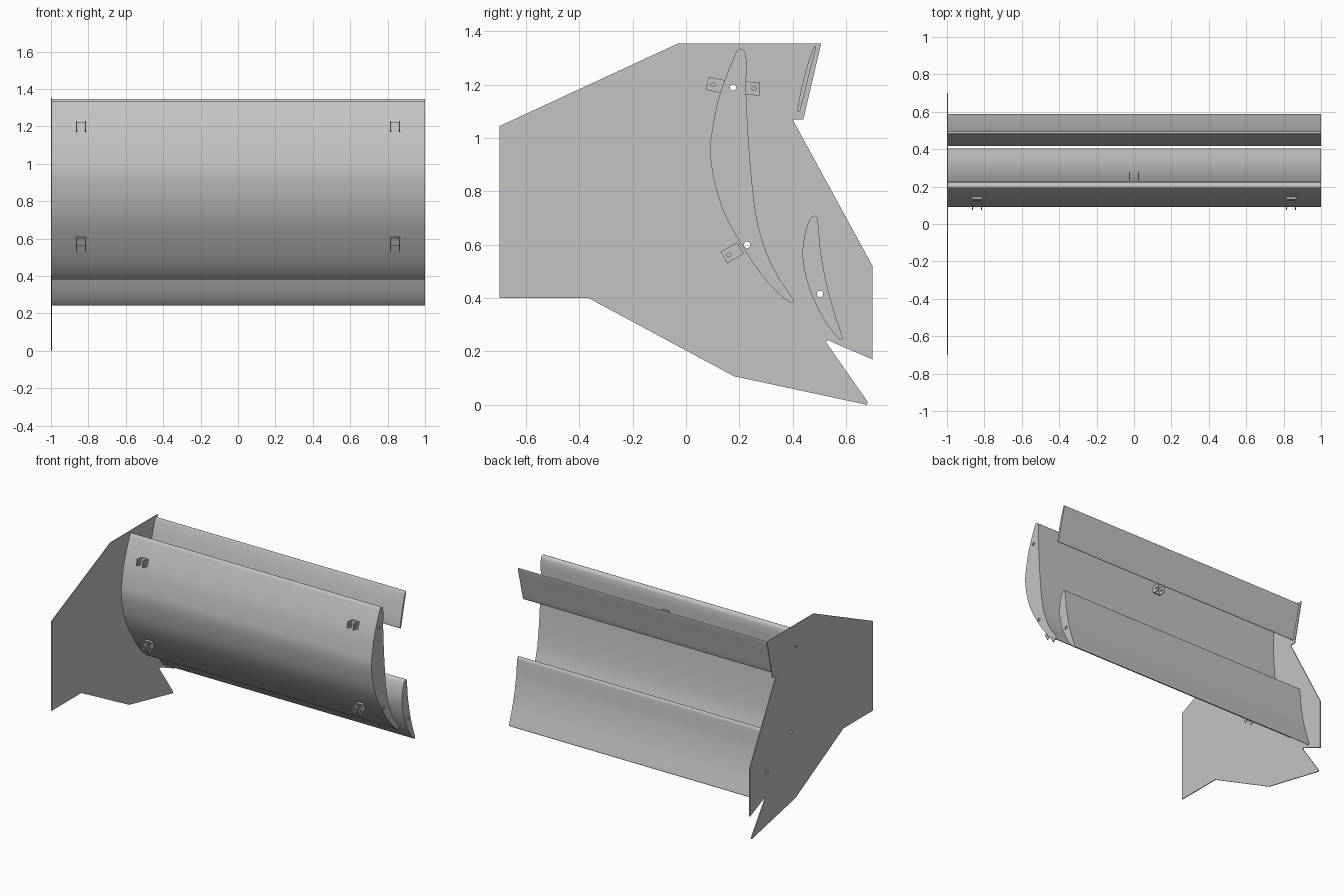
import bpy, bmesh
from math import cos, sin, pi, radians
from mathutils import Matrix, Vector

cube = bpy.data.objects.get("Cube")
if cube:
    bpy.data.objects.remove(cube, do_unlink=True)

GREY = (0.55, 0.55, 0.55, 1)
steel = bpy.data.materials.new("steel grey")
steel.use_nodes = True
steel.diffuse_color = GREY
steel.node_tree.nodes["Principled BSDF"].inputs["Base Color"].default_value = GREY


def smooth_loop(pts, steps=4):
    """Closed Catmull-Rom curve through the points."""
    p = [Vector(q) for q in pts]
    n, out = len(p), []
    for i in range(n):
        a, b, c, d = p[i - 1], p[i], p[(i + 1) % n], p[(i + 2) % n]
        # centripetal-like tangents keep the tight tips from overshooting
        length = (c - b).length
        t0 = (c - a).normalized() * length
        t1 = (d - b).normalized() * length
        for k in range(steps):
            t = k / steps
            out.append(b * (2*t**3 - 3*t**2 + 1) + t0 * (t**3 - 2*t**2 + t)
                       + c * (3*t**2 - 2*t**3) + t1 * (t**3 - t**2))
    return out


def circle(centre, r, n=16):
    return [(centre[0] + r * cos(2*pi*i/n), centre[1] + r * sin(2*pi*i/n)) for i in range(n)]


def extrude(name, loops, x0, x1, filled=True, smooth=False):
    """Extrude closed side-view loops (y, z) from x0 to x1; later loops are holes."""
    cu = bpy.data.curves.new(name, 'CURVE')
    cu.dimensions = '2D'
    cu.fill_mode = 'BOTH' if filled else 'NONE'
    cu.extrude = (x1 - x0) / 2
    for loop in loops:
        sp = cu.splines.new('POLY')
        sp.points.add(len(loop) - 1)
        for pt, q in zip(sp.points, loop):
            pt.co = (q[0], q[1], 0, 1)
        sp.use_cyclic_u = True
    tmp = bpy.data.objects.new(name + "_tmp", cu)
    bpy.context.collection.objects.link(tmp)
    bpy.context.view_layer.update()
    graph = bpy.context.evaluated_depsgraph_get()
    me = bpy.data.meshes.new_from_object(tmp.evaluated_get(graph))
    bpy.data.objects.remove(tmp, do_unlink=True)
    # local x, y, z become world y, z, x
    me.transform(Matrix(((0, 0, 1, (x0 + x1) / 2), (1, 0, 0, 0), (0, 1, 0, 0), (0, 0, 0, 1))))
    bm = bmesh.new()
    bm.from_mesh(me)
    bmesh.ops.remove_doubles(bm, verts=bm.verts, dist=0.0001)
    bmesh.ops.recalc_face_normals(bm, faces=bm.faces)
    bm.to_mesh(me)
    bm.free()
    me.name = name
    me.materials.clear()
    me.materials.append(steel)
    ob = bpy.data.objects.new(name, me)
    bpy.context.collection.objects.link(ob)
    bpy.ops.object.select_all(action='DESELECT')
    ob.select_set(True)
    bpy.context.view_layer.objects.active = ob
    if smooth:
        bpy.ops.object.shade_smooth_by_angle(angle=radians(35))
    else:
        bpy.ops.object.shade_flat()
    return ob


PLATE = 0.006
main_holes = [(0.176, 1.19), (0.229, 0.60)]
lower_holes = [(0.503, 0.416)]

# End plate carrying the blades
outline = [(-0.7, 1.045), (-0.03, 1.355), (0.507, 1.355), (0.44, 1.07), (0.40, 1.07),
           (0.7, 0.52), (0.7, 0.17), (0.53, 0.243), (0.525, 0.235), (0.682, 0.01),
           (0.678, 0.0), (0.18, 0.107), (-0.365, 0.4), (-0.7, 0.4)]
extrude("end_plate", [outline] + [circle(h, 0.013) for h in main_holes + lower_holes],
        -1, -1 + PLATE)

# Curved blade sections, listed as closed side profiles
main = [(0.203, 1.336), (0.184, 1.313), (0.124, 1.156), (0.098, 1.03), (0.09, 0.946),
        (0.109, 0.826), (0.143, 0.72), (0.203, 0.608), (0.278, 0.495), (0.334, 0.43),
        (0.39, 0.383), (0.402, 0.383), (0.404, 0.394), (0.353, 0.469), (0.308, 0.555),
        (0.266, 0.694), (0.24, 0.92), (0.225, 1.18), (0.225, 1.313)]
lower = [(0.48, 0.709), (0.458, 0.683), (0.439, 0.60), (0.439, 0.537), (0.458, 0.45),
         (0.488, 0.375), (0.533, 0.296), (0.578, 0.244), (0.587, 0.246), (0.587, 0.255),
         (0.563, 0.326), (0.533, 0.43), (0.507, 0.563), (0.495, 0.687), (0.49, 0.703)]
flap = [(0.481, 1.345), (0.458, 1.283), (0.439, 1.212), (0.424, 1.145), (0.418, 1.103),
        (0.422, 1.098), (0.428, 1.103), (0.458, 1.224), (0.487, 1.338), (0.486, 1.344)]

# Each blade is a hollow skin closed by two drilled end caps
for name, profile, holes in (("main_blade", main, main_holes),
                             ("lower_blade", lower, lower_holes),
                             ("top_flap", flap, [])):
    loop = smooth_loop(profile)
    extrude(name + "_skin", [loop], -1 + PLATE, 1, filled=False, smooth=True)
    cap = [loop] + [circle(h, 0.012) for h in holes]
    extrude(name + "_inner_cap", cap, -1 + PLATE, -1 + 2 * PLATE)
    extrude(name + "_outer_cap", cap, 1 - PLATE, 1)


# U-shaped mounting brackets: two drilled ears joined by a base
def bracket(name, x, pivot, angle, reach):
    a = radians(angle)

    def place(u, v):
        return (pivot[0] + u*cos(a) - v*sin(a), pivot[1] + u*sin(a) + v*cos(a))

    def rect(u0, u1, h):
        return [place(u0, -h), place(u1, -h), place(u1, h), place(u0, h)]

    for side, label in ((-1, "right"), (1, "left")):
        cx = x + side * 0.024
        extrude(f"{name}_{label}_ear", [rect(-0.022, reach, 0.025), circle(pivot, 0.008)],
                cx - 0.0025, cx + 0.0025)
    extrude(name + "_base", [rect(reach - 0.012, reach, 0.025)], x - 0.024, x + 0.024)


for x, side in ((-0.84, "right"), (0.84, "left")):
    bracket(f"upper_{side}_bracket", x, (0.101, 1.201), -11, 0.04)
    bracket(f"lower_{side}_bracket", x, (0.161, 0.563), 30, 0.05)
bracket("rear_bracket", 0, (0.255, 1.186), 178, 0.032)
